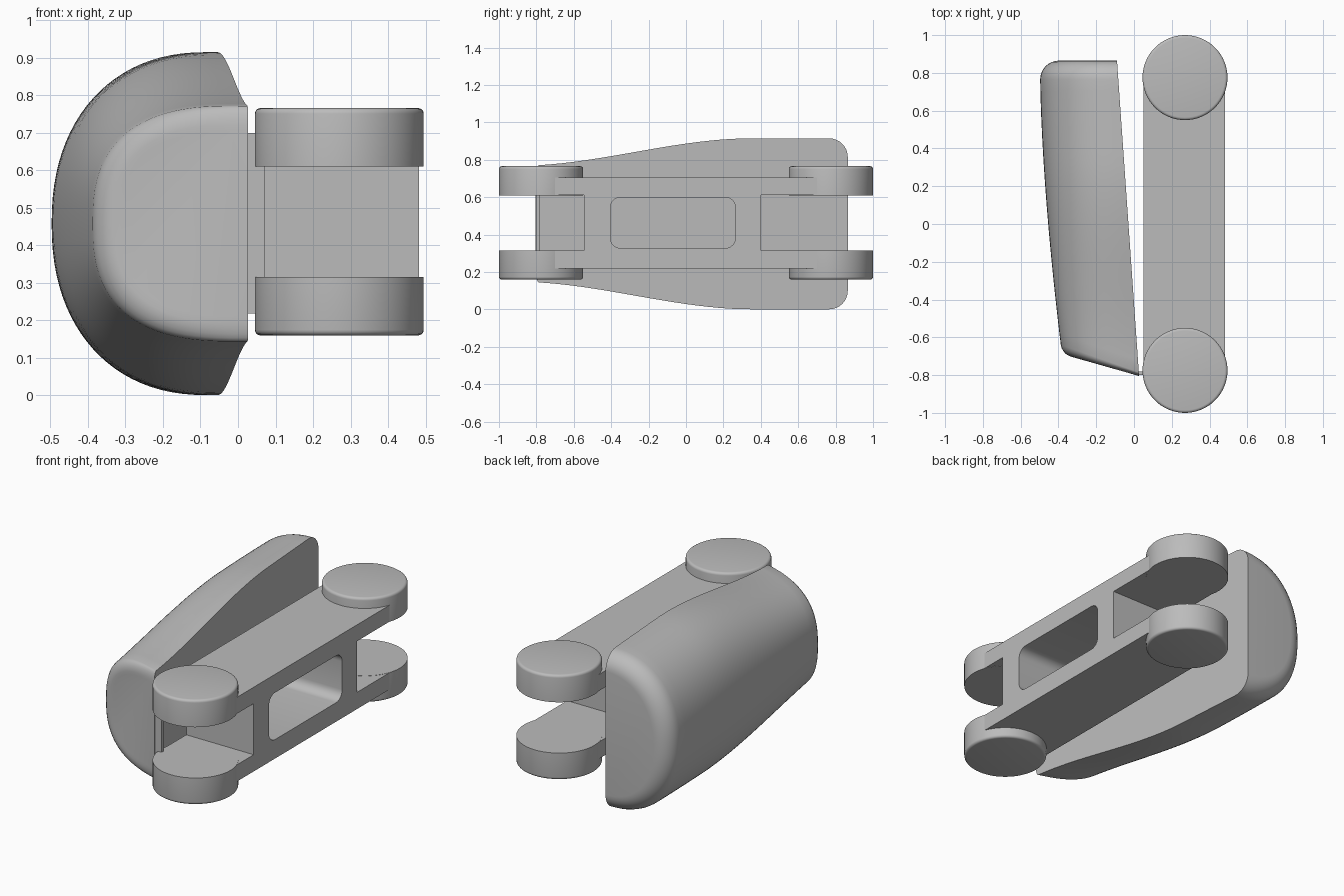
import bpy
import bmesh
from math import sin, cos, pi, radians

old = bpy.data.objects.get("Cube")
if old:
    bpy.data.objects.remove(old, do_unlink=True)

grey = bpy.data.materials.new("plain_grey")
grey.use_nodes = True
colour = (0.5, 0.5, 0.5, 1)
grey.diffuse_color = colour
grey.node_tree.nodes["Principled BSDF"].inputs["Base Color"].default_value = colour


def make(name, bm, smooth=True):
    bmesh.ops.recalc_face_normals(bm, faces=bm.faces)
    mesh = bpy.data.meshes.new(name)
    bm.to_mesh(mesh)
    bm.free()
    ob = bpy.data.objects.new(name, mesh)
    bpy.context.collection.objects.link(ob)
    mesh.materials.append(grey)
    bpy.ops.object.select_all(action='DESELECT')
    ob.select_set(True)
    bpy.context.view_layer.objects.active = ob
    if smooth:
        bpy.ops.object.shade_smooth_by_angle(angle=radians(35))
    return ob


def box(name, x, y, z, fillet=0):
    bm = bmesh.new()
    bmesh.ops.create_cube(bm, size=1)
    for v in bm.verts:
        for i, (lo, hi) in enumerate((x, y, z)):
            v.co[i] = hi if v.co[i] > 0 else lo
    if fillet:  # round the edges that run along x
        edges = [e for e in bm.edges if abs(e.verts[0].co.x - e.verts[1].co.x) > 0.01]
        bmesh.ops.bevel(bm, geom=edges, offset=fillet, segments=6, profile=0.5, affect='EDGES')
    return make(name, bm, False)


# Link body with an open slot at each end and a rounded window
link = box("link_body", (0.05, 0.482), (-0.775, 0.775), (0.218, 0.706))
cutters = [
    box("front_slot", (-0.2, 0.7), (-1.2, -0.545), (0.315, 0.611)),
    box("back_slot", (-0.2, 0.7), (0.40, 1.2), (0.315, 0.611)),
    box("window", (-0.2, 0.7), (-0.405, 0.265), (0.328, 0.60), 0.055),
]
bpy.context.view_layer.objects.active = link
for cutter in cutters:
    mod = link.modifiers.new("cut", 'BOOLEAN')
    mod.operation = 'DIFFERENCE'
    mod.solver = 'EXACT'
    mod.object = cutter
    bpy.ops.object.modifier_apply(modifier=mod.name)
for cutter in cutters:
    bpy.data.objects.remove(cutter, do_unlink=True)
link.select_set(True)
bpy.ops.object.shade_smooth_by_angle(angle=radians(35))


# Pivot discs, rounded on the outer rim only
def disc(name, y, inner, outer):
    bm = bmesh.new()
    bmesh.ops.create_cone(bm, cap_ends=True, segments=64, radius1=0.225, radius2=0.225,
                          depth=abs(outer - inner))
    for v in bm.verts:
        v.co.x += 0.27
        v.co.y += y
        v.co.z += (inner + outer) / 2
    rim = [e for e in bm.edges if all(abs(v.co.z - outer) < 0.001 for v in e.verts)]
    bmesh.ops.bevel(bm, geom=rim, offset=0.015, segments=4, profile=0.5, affect='EDGES')
    make(name, bm)


for end, y in (("front", -0.775), ("back", 0.775)):
    disc(end + "_upper_disc", y, 0.61, 0.766)
    disc(end + "_lower_disc", y, 0.316, 0.16)

# Thin tab joining the cover to the link
box("front_tab", (0.015, 0.07), (-0.80, -0.782), (0.218, 0.70))


# Side cover: D-shaped sections lofted along y, with a flat inner face
def half_height(y):
    t = min(1, max(0, (y + 0.9) / 1.25))
    return 0.31 + 0.147 * t * t * (3 - 2 * t)


def outer_x(y):
    return -0.497 + 0.112 * (max(0, 0.8 - y) / 1.46) ** 1.6


FRONT, BACK, CORNER, STEPS, ARC = 0.065, 0.10, 0.3, 24, 48
stations = []  # (inner y, outer y, inset)
for i in range(7):
    a = i / 6 * pi / 2
    rise = FRONT * (1 - cos(a))
    stations.append((-0.805 + rise * CORNER, -0.705 + rise, FRONT * (1 - sin(a))))
yi0, yo0 = stations[-1][:2]
for i in range(1, STEPS):
    t = i / STEPS
    stations.append((yi0 + (0.865 - BACK - yi0) * t, yo0 + (0.865 - BACK - yo0) * t, 0))
for i in range(9):
    a = i / 8 * pi / 2
    y = 0.865 - BACK * (1 - sin(a))
    stations.append((y, y, BACK * (1 - cos(a))))

bm = bmesh.new()
rings = []
for yi, yo, inset in stations:
    xi = 0.027 - 0.117 * (yi + 0.805) / 1.67
    depth = xi - outer_x(yo) - inset
    power = 2 / (2.6 - 0.4 * (yi + 0.8) / 1.67)
    ring = []
    for k in range(ARC + 1):
        a = pi / 2 - pi * k / ARC
        f = max(0, cos(a)) ** power if 0 < k < ARC else 0
        y = yi + (yo - yi) * f
        h = half_height(y) - inset
        z = h * abs(sin(a)) ** power * (1 if a > 0 else -1)
        ring.append(bm.verts.new((xi - depth * f, y, 0.458 + z)))
    rings.append(ring)
for r, s in zip(rings, rings[1:]):
    for k in range(ARC + 1):
        j = (k + 1) % (ARC + 1)
        bm.faces.new((r[k], r[j], s[j], s[k]))
bm.faces.new(rings[0])
bm.faces.new(rings[-1])
make("side_cover", bm)
